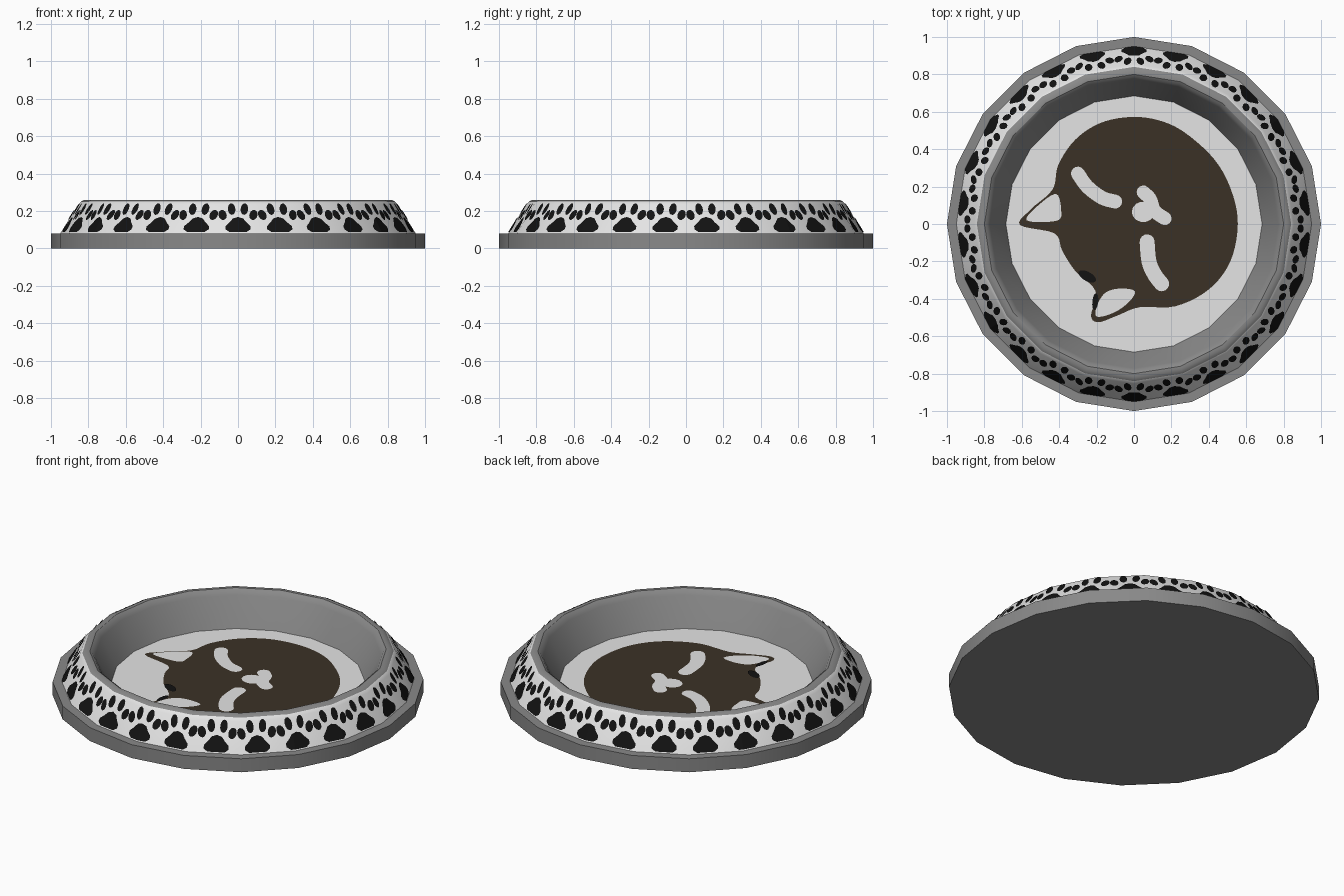
import bpy, bmesh, math
from mathutils import Vector

if "Cube" in bpy.data.objects:
    bpy.data.objects.remove(bpy.data.objects["Cube"])

SIDES = 20
PAWS = 26
FLOOR_Z = 0.07


def material(name, rgb):
    m = bpy.data.materials.new(name)
    m.diffuse_color = (*rgb, 1)
    m.use_nodes = True
    m.node_tree.nodes["Principled BSDF"].inputs["Base Color"].default_value = m.diffuse_color
    return m


WHITE = material("white", (0.78, 0.78, 0.78))
GREY = material("grey", (0.25, 0.25, 0.25))
BLACK = material("black", (0.006, 0.006, 0.006))
BROWN = material("dark brown", (0.044, 0.031, 0.019))


def make_object(name, bm, mats):
    mesh = bpy.data.meshes.new(name)
    bm.to_mesh(mesh)
    bm.free()
    for m in mats:
        mesh.materials.append(m)
    ob = bpy.data.objects.new(name, mesh)
    bpy.context.collection.objects.link(ob)
    return ob


# Bowl body: closed profile spun around z, white on the sloped side and floor
profile = [(1, 0), (1, 0.08), (0.95, 0.08), (0.855, 0.235), (0.84, 0.25),
           (0.82, 0.26), (0.80, 0.26), (0.785, 0.25), (0.772, 0.23), (0.685, FLOOR_Z)]
WHITE_BANDS = (2, 3)
bm = bmesh.new()
rings = []
for r, z in profile:
    rings.append([bm.verts.new((r * math.cos(math.tau * i / SIDES),
                                r * math.sin(math.tau * i / SIDES), z)) for i in range(SIDES)])
for k in range(len(rings) - 1):
    a, b = rings[k], rings[k + 1]
    for i in range(SIDES):
        j = (i + 1) % SIDES
        f = bm.faces.new((a[i], a[j], b[j], b[i]))
        f.material_index = 1 if k in WHITE_BANDS else 0
bm.faces.new(rings[0][::-1])
bm.faces.new(rings[-1]).material_index = 1
bowl = make_object("bowl", bm, [GREY, WHITE])
bpy.context.view_layer.objects.active = bowl
bowl.select_set(True)
bpy.ops.object.shade_smooth_by_angle(angle=math.radians(30))
bowl.select_set(False)

# Paw prints: drawn flat (perimeter, height), cut at facet edges, wrapped on the side
UNIT = 2 * 0.91 * math.sin(math.pi / SIDES)      # facet width at mid height


def ellipse(cx, cy, rx, ry, tilt=0, n=14):
    c, s = math.cos(tilt), math.sin(tilt)
    pts = []
    for i in range(n):
        a = math.tau * i / n
        x, y = rx * math.cos(a), ry * math.sin(a)
        pts.append((cx + x * c - y * s, cy + x * s + y * c))
    return pts


pad = [(-0.045, 0.086), (0.045, 0.086), (0.066, 0.10), (0.066, 0.117), (0.045, 0.137),
       (0.028, 0.158), (0, 0.166), (-0.028, 0.158), (-0.045, 0.137), (-0.066, 0.117), (-0.066, 0.10)]
shapes = [pad]
for sx in (-1, 1):
    shapes.append(ellipse(sx * 0.036, 0.208, 0.021, 0.031, sx * -0.15))
    shapes.append(ellipse(sx * 0.085, 0.177, 0.022, 0.028, sx * -0.5))

bm = bmesh.new()
for p in range(PAWS):
    u0 = 5 + p * SIDES / PAWS
    for shape in shapes:
        bm.faces.new([bm.verts.new((u0 + x / UNIT, y, 0)) for x, y in shape])
for k in range(4, 2 * SIDES):
    bmesh.ops.bisect_plane(bm, geom=bm.verts[:] + bm.edges[:] + bm.faces[:],
                           plane_co=(k, 0, 0), plane_no=(1, 0, 0), dist=1e-5)
for v in bm.verts:
    u, z = v.co.x, v.co.y
    r = 0.95 + (0.855 - 0.95) * (z - 0.08) / (0.235 - 0.08) + 0.004
    k = math.floor(u + 1e-4)
    f = u - k
    a, b = math.tau * k / SIDES, math.tau * (k + 1) / SIDES
    v.co = Vector((r * math.cos(a), r * math.sin(a), z + 0.002)).lerp(
        Vector((r * math.cos(b), r * math.sin(b), z + 0.002)), f)
make_object("paw_prints", bm, [BLACK])


# Floor picture helpers
def smooth(pts, closed=True, steps=5):
    n = len(pts)
    out = []
    for i in range(n if closed else n - 1):
        idx = [(i + d) % n if closed else min(max(i + d, 0), n - 1) for d in (-1, 0, 1, 2)]
        p0, p1, p2, p3 = (Vector(pts[q]) for q in idx)
        for s in range(steps):
            t = s / steps
            out.append(0.5 * (2 * p1 + (p2 - p0) * t + (2 * p0 - 5 * p1 + 4 * p2 - p3) * t * t
                              + (3 * p1 - p0 - 3 * p2 + p3) * t ** 3))
    if not closed:
        out.append(Vector(pts[-1]))
    return out


def stroke(pts, r):
    path = smooth(pts, closed=False)
    left, right = [], []
    for i, p in enumerate(path):
        d = (path[min(i + 1, len(path) - 1)] - path[max(i - 1, 0)]).normalized()
        n = Vector((-d.y, d.x)) * r
        left.append(p + n)
        right.append(p - n)

    def cap(c, start):
        a0 = math.atan2((start - c).y, (start - c).x)
        return [c + Vector((math.cos(a0 - math.pi * i / 7), math.sin(a0 - math.pi * i / 7))) * r
                for i in range(1, 7)]
    return left + cap(path[-1], left[-1]) + right[::-1] + cap(path[0], right[0])


def plate(name, outlines, lift, mat):
    bm = bmesh.new()
    for o in outlines:
        f = bm.faces.new([bm.verts.new((p[0], p[1], FLOOR_Z + lift)) for p in o])
        f.normal_update()
        if f.normal.z < 0:
            f.normal_flip()
    bmesh.ops.triangulate(bm, faces=bm.faces[:])
    make_object(name, bm, [mat])


# Cat head silhouette with two ears
head = [(-0.02, 0.572), (0.13, 0.555), (0.27, 0.49), (0.43, 0.345), (0.52, 0.18), (0.555, 0),
        (0.515, -0.2), (0.40, -0.35), (0.22, -0.44), (0.03, -0.445), (-0.09, -0.49),
        (-0.19, -0.525), (-0.23, -0.49), (-0.205, -0.36), (-0.315, -0.25), (-0.385, -0.14),
        (-0.425, -0.05), (-0.61, -0.005), (-0.55, 0.08), (-0.435, 0.185), (-0.405, 0.315),
        (-0.315, 0.45), (-0.18, 0.54)]
plate("cat_head", [smooth(head)], 0.003, BROWN)

# Light ear insides, closed eyes and nose
ears = [smooth([(-0.575, 0.02), (-0.5, 0.11), (-0.415, 0.16), (-0.39, 0.08), (-0.41, 0.018)]),
        smooth([(-0.2, -0.495), (-0.195, -0.43), (-0.15, -0.365), (-0.07, -0.345),
                (0.005, -0.36), (-0.03, -0.42), (-0.11, -0.475)])]
plate("ear_insides", ears, 0.006, WHITE)
plate("closed_eyes", [stroke([(-0.30, 0.27), (-0.25, 0.2), (-0.17, 0.14), (-0.10, 0.12)], 0.037),
                      stroke([(0.07, -0.095), (0.08, -0.2), (0.11, -0.27), (0.148, -0.32)], 0.04)],
      0.006, WHITE)
plate("nose", [stroke([(0.05, 0.17), (0.085, 0.135), (0.1, 0.09)], 0.036),
               stroke([(0.09, 0.1), (0.12, 0.06), (0.165, 0.03)], 0.036),
               ellipse(0.05, 0.065, 0.062, 0.055)], 0.006, WHITE)

# Dark marks beside the lower ear
plate("ear_marks", [ellipse(-0.25, -0.28, 0.052, 0.025, -0.5),
                    ellipse(-0.207, -0.415, 0.016, 0.045, -0.1)], 0.0075, BLACK)
